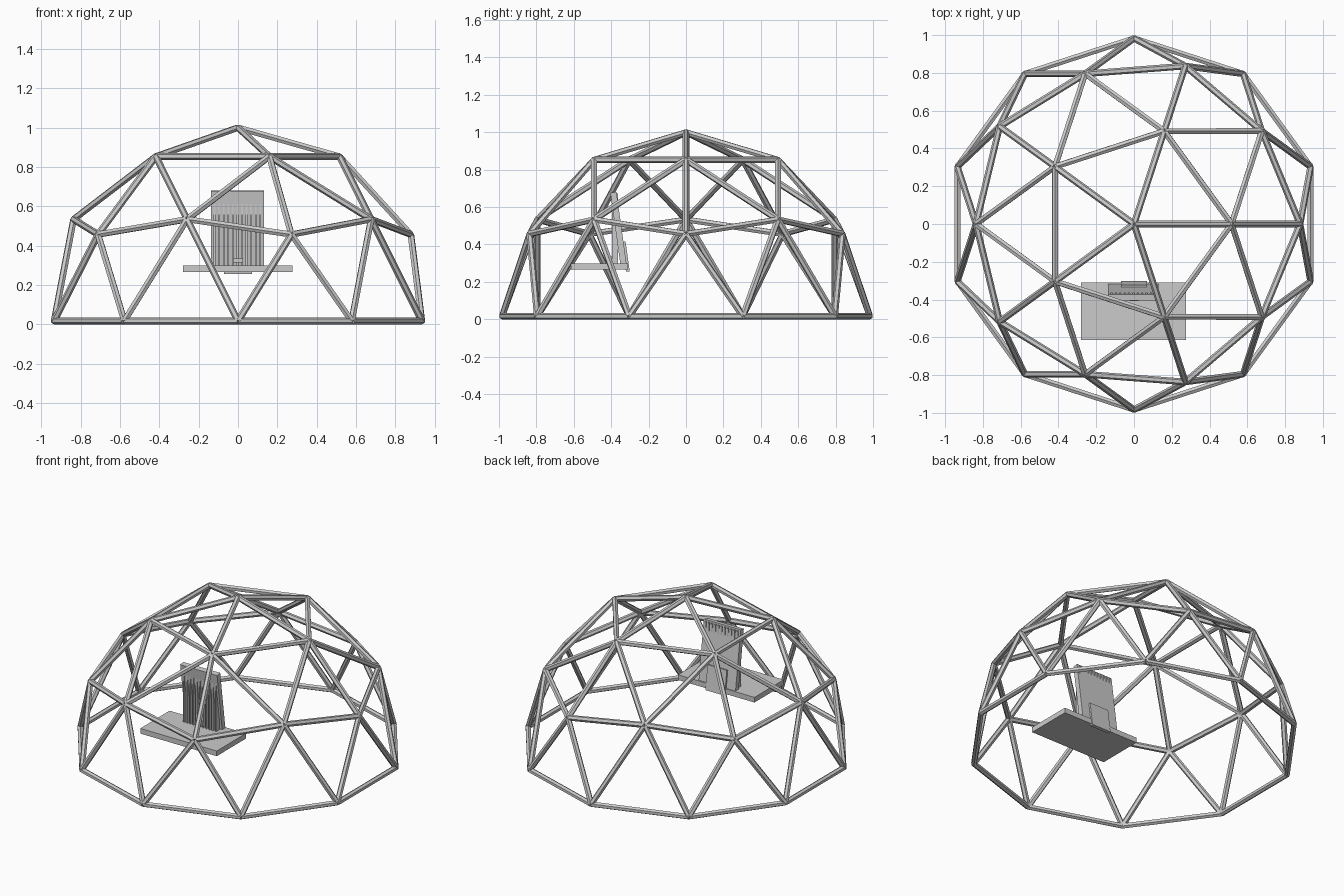
import bpy, bmesh
from math import sin, cos, pi, radians
from mathutils import Vector, Matrix

if "Cube" in bpy.data.objects:
    bpy.data.objects.remove(bpy.data.objects["Cube"])

R, STRUT, LIFT = 0.983, 0.0175, 0.0165


def make_object(name, bm):
    bmesh.ops.recalc_face_normals(bm, faces=bm.faces)
    mesh = bpy.data.meshes.new(name)
    bm.to_mesh(mesh)
    bm.free()
    obj = bpy.data.objects.new(name, mesh)
    bpy.context.collection.objects.link(obj)
    return obj


def add_box(bm, center, size, tilt=0.0):
    m = Matrix.Translation(center) @ Matrix.Rotation(tilt, 4, 'X') @ Matrix.Diagonal((*size, 1))
    bmesh.ops.create_cube(bm, size=1, matrix=m)


def box(name, center, size, tilt=0.0):
    bm = bmesh.new()
    add_box(bm, center, size, tilt)
    return make_object(name, bm)


def add_strut(bm, a, b):
    # hexagonal bar whose cross-section is turned to face outward
    d = b - a
    z = d.normalized()
    y = z.cross((a + b).normalized()).normalized()
    x = y.cross(z)
    m = Matrix((x, y, z)).transposed().to_4x4()
    m.translation = (a + b) / 2 + Vector((0, 0, LIFT))
    bmesh.ops.create_cone(bm, cap_ends=True, segments=6, radius1=STRUT, radius2=STRUT,
                          depth=d.length, matrix=m)


def ring(count, start, radius, z):
    return [R * Vector((radius * cos(radians(start) + 2 * pi * i / count),
                        radius * sin(radians(start) + 2 * pi * i / count), z))
            for i in range(count)]


# Geodesic dome: apex, upper pentagon, middle zigzag ring, base decagon
apex = Vector((0, 0, R))
upper = ring(5, 0, 0.5257, 0.8507)
corners = ring(5, 0, 0.8944, 0.4472)
mids = ring(5, 36, 0.8507, 0.5257)
base = ring(10, 18, 1.0, 0.0)
middle = [v for pair in zip(corners, mids) for v in pair]

edges = []
for i in range(5):
    edges += [(apex, upper[i]), (upper[i], upper[(i + 1) % 5]), (upper[i], corners[i]),
              (upper[i], mids[i]), (upper[i], mids[i - 1])]
for i in range(10):
    edges += [(middle[i], middle[(i + 1) % 10]), (middle[i], base[i]),
              (middle[i], base[i - 1]), (base[i], base[(i + 1) % 10])]
bm = bmesh.new()
for a, b in edges:
    add_strut(bm, a, b)
make_object("dome_frame", bm)

# Floating platform with a forward-leaning back panel
TILT = radians(8)
box("platform", (-0.002, -0.463, 0.282), (0.556, 0.304, 0.034))
box("back_panel", (-0.003, -0.361, 0.484), (0.268, 0.033, 0.393), TILT)

# Upright slats running through the panel
bm = bmesh.new()
for i in range(11):
    add_box(bm, (-0.003 + (i - 5) * 0.0232, -0.379, 0.485), (0.009, 0.033, 0.375))
make_object("panel_slats", bm)

# Rear bracket plate and small front peg
box("rear_bracket", (0, -0.322, 0.335), (0.14, 0.02, 0.16), TILT)
box("front_peg", (0, -0.398, 0.325), (0.05, 0.02, 0.02))
